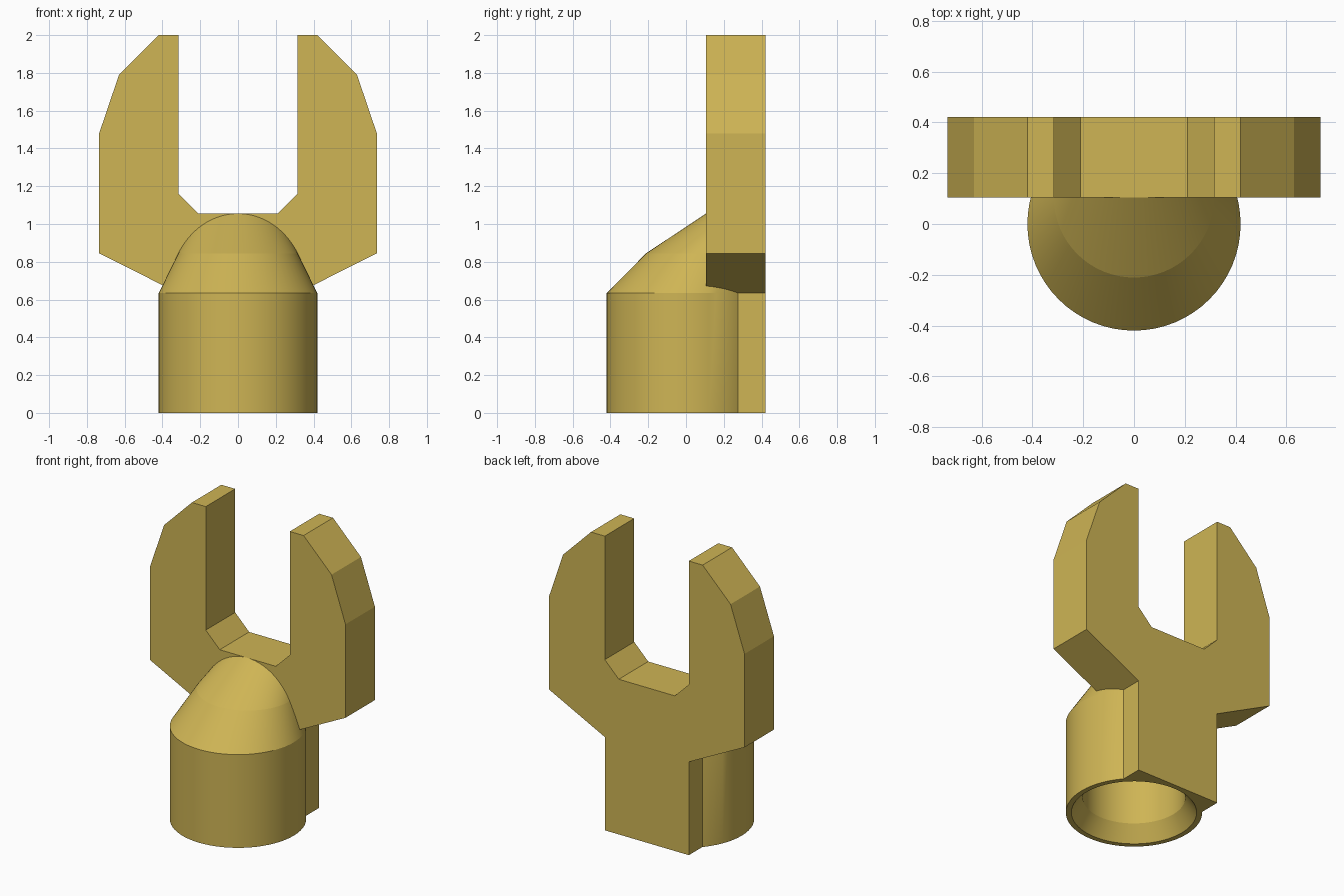
import bpy, bmesh, math

if "Cube" in bpy.data.objects:
    bpy.data.objects.remove(bpy.data.objects["Cube"])

SEG = 64
gold = bpy.data.materials.new("gold")
gold.diffuse_color = (0.62, 0.46, 0.09, 1)
gold.use_nodes = True
gold.node_tree.nodes["Principled BSDF"].inputs["Base Color"].default_value = gold.diffuse_color


def make_object(name, bm):
    bmesh.ops.recalc_face_normals(bm, faces=bm.faces)
    mesh = bpy.data.meshes.new(name)
    bm.to_mesh(mesh)
    bm.free()
    mesh.materials.append(gold)
    ob = bpy.data.objects.new(name, mesh)
    bpy.context.collection.objects.link(ob)
    return ob


def loft(rings):
    """Closed solid through circles given as (z, radius, centre y)."""
    bm = bmesh.new()
    loops = []
    for z, r, cy in rings:
        loops.append([bm.verts.new((r * math.cos(2 * math.pi * i / SEG),
                                    cy + r * math.sin(2 * math.pi * i / SEG), z))
                      for i in range(SEG)])
    for a, b in zip(loops, loops[1:]):
        for i in range(SEG):
            j = (i + 1) % SEG
            bm.faces.new((a[i], a[j], b[j], b[i]))
    bm.faces.new(loops[0])
    bm.faces.new(loops[-1])
    return bm


# Round socket with leaning shoulder
socket = make_object("socket", loft([(0, 0.42, 0), (0.634, 0.42, 0), (0.845, 0.316, 0.105)]))

# Upper slope of the shoulder, trimmed just inside the fork plate
bm = loft([(0.845, 0.316, 0.105), (1.055, 0.211, 0.316)])
cut = bmesh.ops.bisect_plane(bm, geom=bm.verts[:] + bm.edges[:] + bm.faces[:],
                             plane_co=(0, 0.108, 0), plane_no=(0, 1, 0), clear_outer=True)
bmesh.ops.holes_fill(bm, edges=[e for e in bm.edges if e.is_boundary])
shoulder = make_object("shoulder", bm)

# Fork plate: half profile mirrored, then extruded backwards
half = [(0.316, 0), (0.316, 0.634), (0.735, 0.845), (0.735, 1.48), (0.63, 1.79),
        (0.42, 2.0), (0.316, 2.0), (0.316, 1.16), (0.211, 1.055)]
outline = half + [(-x, z) for x, z in reversed(half)]
bm = bmesh.new()
face = bm.faces.new([bm.verts.new((x, 0.105, z)) for x, z in outline])
ext = bmesh.ops.extrude_face_region(bm, geom=[face], use_keep_orig=True)
bmesh.ops.translate(bm, vec=(0, 0.316, 0),
                    verts=[v for v in ext["geom"] if isinstance(v, bmesh.types.BMVert)])
fork = make_object("fork_plate", bm)

# Bore with flared mouth, cut through socket and plate
cutter = make_object("bore_cutter", loft([(-0.105, 0.456, 0), (0.105, 0.316, 0), (0.6, 0.316, 0)]))
cutter.hide_render = True
for ob in (socket, fork):
    mod = ob.modifiers.new("bore", "BOOLEAN")
    mod.object = cutter
    mod.operation = "DIFFERENCE"
    mod.solver = "EXACT"
    bpy.context.view_layer.objects.active = ob
    bpy.ops.object.modifier_apply(modifier=mod.name)
bpy.data.objects.remove(cutter)

# Smooth round surfaces, keep hard edges
for ob in (socket, shoulder, fork):
    bpy.ops.object.select_all(action="DESELECT")
    ob.select_set(True)
    bpy.context.view_layer.objects.active = ob
    bpy.ops.object.shade_smooth_by_angle(angle=math.radians(17))
